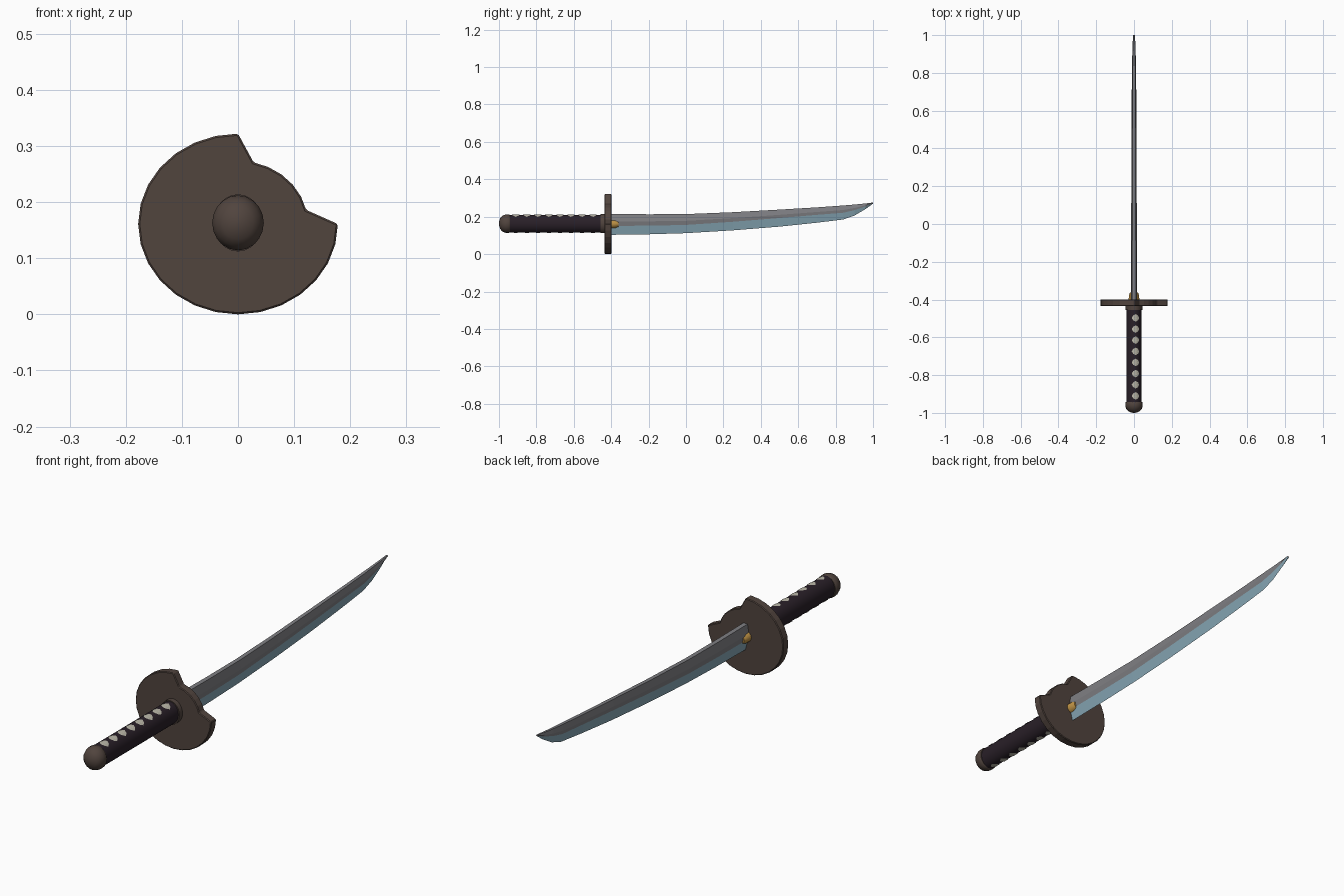
import bpy, bmesh, math

if "Cube" in bpy.data.objects:
    bpy.data.objects.remove(bpy.data.objects["Cube"])

ZC = 0.163  # height of the handle axis


def material(name, rgb):
    m = bpy.data.materials.new(name)
    m.diffuse_color = (*rgb, 1)
    m.use_nodes = True
    m.node_tree.nodes["Principled BSDF"].inputs["Base Color"].default_value = m.diffuse_color
    return m


BROWN = material("brown_metal", (0.082, 0.058, 0.048))
DARK = material("dark_wrap", (0.022, 0.014, 0.021))
PALE = material("pale_diamonds", (0.50, 0.48, 0.40))
STEEL = material("grey_steel", (0.21, 0.21, 0.225))
EDGE = material("blue_edge", (0.25, 0.40, 0.48))
GOLD = material("gold_collar", (0.52, 0.29, 0.06))


def make(name, verts, faces, mats, rule=None, smooth=None):
    me = bpy.data.meshes.new(name)
    me.from_pydata(verts, [], faces)
    for m in mats:
        me.materials.append(m)
    if rule:
        for i, p in enumerate(me.polygons):
            p.material_index = rule(i)
    bm = bmesh.new()
    bm.from_mesh(me)
    bmesh.ops.recalc_face_normals(bm, faces=bm.faces)
    bm.to_mesh(me)
    bm.free()
    ob = bpy.data.objects.new(name, me)
    bpy.context.collection.objects.link(ob)
    if smooth:
        bpy.ops.object.select_all(action='DESELECT')
        ob.select_set(True)
        bpy.context.view_layer.objects.active = ob
        bpy.ops.object.shade_smooth_by_angle(angle=math.radians(smooth))
    return ob


def loft(name, rings, mats, rule=None, smooth=None):
    """Skin equal-length closed rings and cap both ends."""
    n = len(rings[0])
    verts = [p for r in rings for p in r]
    faces = [(a * n + i, a * n + (i + 1) % n, (a + 1) * n + (i + 1) % n, (a + 1) * n + i)
             for a in range(len(rings) - 1) for i in range(n)]
    faces += [tuple(range(n)), tuple(range(len(verts) - n, len(verts)))]
    return make(name, verts, faces, mats, rule, smooth)


def ellipse(y, rx, rz, n, zc=ZC):
    return [(rx * math.sin(2 * math.pi * i / n), y, zc + rz * math.cos(2 * math.pi * i / n))
            for i in range(n)]


# handle, end cap and collar
RX, RZ = 0.039, 0.047
loft("handle", [ellipse(y, RX, RZ, 32) for y in (-0.955, -0.44)], [DARK], smooth=40)
cap = [(-0.942, 0.94), (-0.946, 1), (-0.965, 1), (-0.982, 0.86), (-0.993, 0.6), (-0.999, 0.25), (-1, 0.05)]
loft("end_cap", [ellipse(y, 0.046 * s, 0.049 * s, 20) for y, s in cap], [BROWN], smooth=50)
loft("handle_collar", [ellipse(y, 0.044, 0.051, 24) for y in (-0.456, -0.43)], [BROWN], smooth=40)


# pale diamonds laid over the wrap, above and below
def wrap_point(y, t):
    return ((RX + 0.002) * math.sin(t), y, ZC + (RZ + 0.002) * math.cos(t))


verts, faces = [], []
for side in (0, math.pi):
    for k in range(8):
        yc, tc, b = -0.91 + 0.059 * k, side + 0.22, len(verts)
        verts.append(wrap_point(yc, tc))
        for s in (0.5, 1.0):
            for i in range(8):
                a = math.pi * i / 4
                r = s * (1 if i % 2 == 0 else 0.9)
                verts.append(wrap_point(yc + 0.02 * r * math.cos(a), tc + 0.52 * r * math.sin(a)))
        for i in range(8):
            j = (i + 1) % 8
            faces.append((b, b + 1 + j, b + 1 + i))
            faces.append((b + 1 + i, b + 1 + j, b + 9 + j, b + 9 + i))
diamonds = make("wrap_diamonds", verts, faces, [PALE])
# make every small plate face away from the handle axis
for p in diamonds.data.polygons:
    if p.normal.x * p.center.x + p.normal.z * (p.center.z - ZC) < 0:
        p.flip()

# oval guard with one quarter stepped inward
outline = []
for i in range(28):
    a = 2 * math.pi * i / 28
    s = 0.7 if 0 < i < 7 else 1
    outline.append((0.178 * s * math.cos(a), 0.161 + 0.161 * s * math.sin(a)))
guard = loft("guard", [[(x, y, z) for x, z in outline] for y in (-0.435, -0.399)], [BROWN])
bevel = guard.modifiers.new("soft_rim", 'BEVEL')
bevel.width = 0.003
bevel.segments = 1

# gold collar around the blade root
loft("blade_collar", [ellipse(y, rx, rz, 12, 0.161) for y, rx, rz in
                      ((-0.41, 0.029, 0.025), (-0.38, 0.027, 0.024), (-0.362, 0.021, 0.017))],
     [GOLD], smooth=40)

# blade: y, spine height, edge-band height, cutting-edge height, half width
stations = [(-0.41, 0.215, 0.151, 0.103, 0.0165), (-0.2, 0.213, 0.152, 0.106, 0.016),
            (0.0, 0.214, 0.156, 0.112, 0.015), (0.25, 0.224, 0.173, 0.127, 0.014),
            (0.5, 0.238, 0.193, 0.147, 0.013), (0.7, 0.250, 0.210, 0.168, 0.012),
            (0.84, 0.260, 0.221, 0.185, 0.011), (0.90, 0.265, 0.235, 0.206, 0.009),
            (0.96, 0.271, 0.255, 0.241, 0.007), (1.0, 0.276, 0.273, 0.270, 0.005)]
rings = []
for y, zs, zh, ze, w in stations:
    zr = zh + 0.38 * (zs - zh)             # ridge line
    wh = w * (zh - ze) / (zr - ze) + 0.001  # width where the edge band starts
    right = [(0.6 * w, y, zs), (w, y, zr), (wh, y, zh)]
    rings.append(right + [(0, y, ze)] + [(-x, q, z) for x, q, z in reversed(right)])
sides = 7 * (len(stations) - 1)
loft("blade", rings, [STEEL, EDGE], lambda i: 1 if i < sides and i % 7 in (2, 3) else 0)
